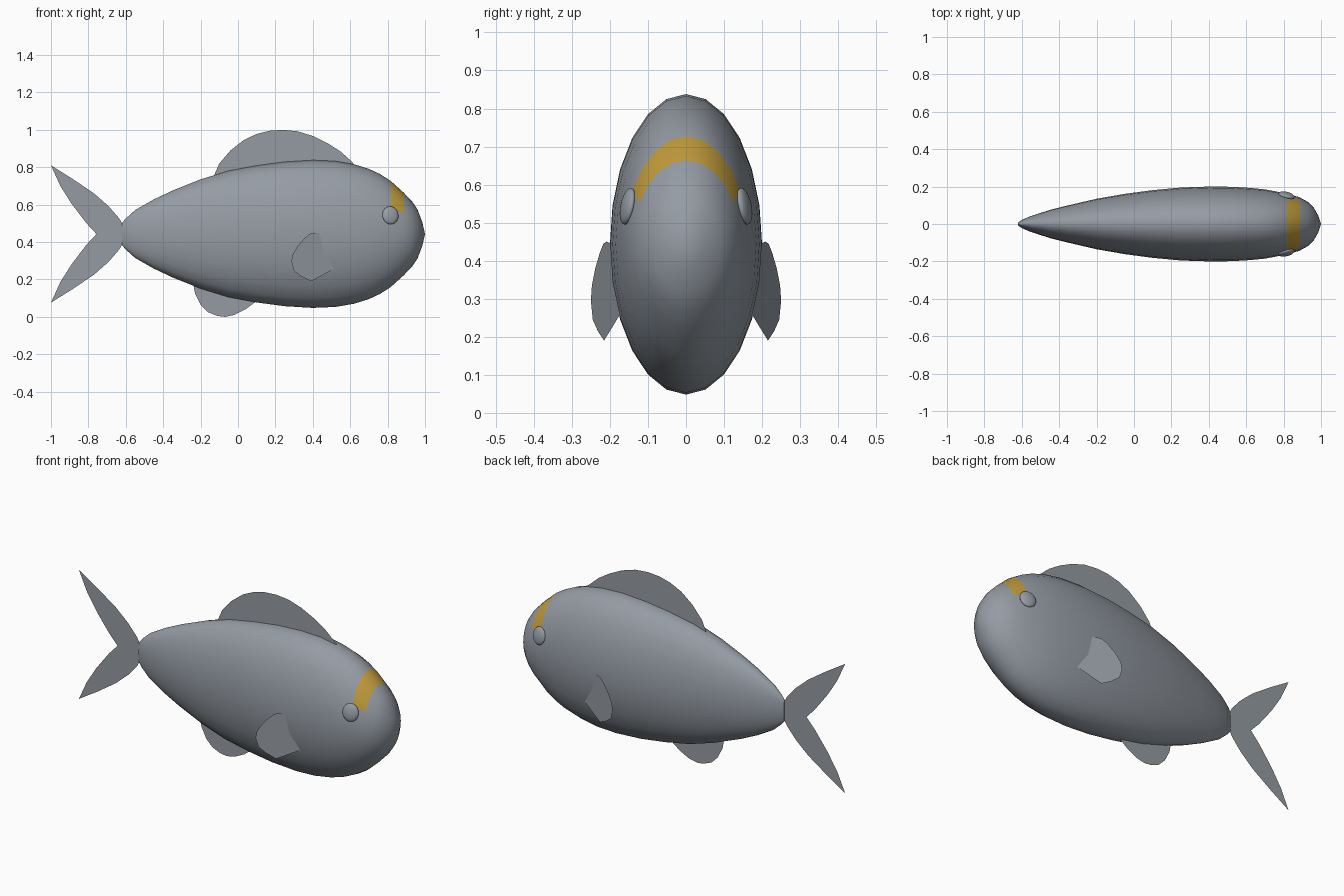
import bpy
import bmesh
import math
from mathutils import Vector

cube = bpy.data.objects.get("Cube")
if cube:
    bpy.data.objects.remove(cube, do_unlink=True)


def make_material(name, color):
    mat = bpy.data.materials.new(name)
    mat.use_nodes = True
    mat.diffuse_color = color
    shader = next(n for n in mat.node_tree.nodes if n.type == "BSDF_PRINCIPLED")
    shader.inputs["Base Color"].default_value = color
    return mat


grey = make_material("slate grey", (0.3, 0.33, 0.37, 1))
gold = make_material("gold", (0.53, 0.33, 0.045, 1))


def add_object(name, bm, *materials):
    mesh = bpy.data.meshes.new(name)
    bm.to_mesh(mesh)
    bm.free()
    for mat in materials:
        mesh.materials.append(mat)
    obj = bpy.data.objects.new(name, mesh)
    bpy.context.collection.objects.link(obj)
    return obj


def flat_fin(name, outline, depth=lambda x: 0.0, outward=-1):
    """One thin sheet from an (x, z) outline; depth gives y along x."""
    bm = bmesh.new()
    face = bm.faces.new([bm.verts.new((x, depth(x), z)) for x, z in outline])
    face.normal_update()
    if face.normal.y * outward < 0:
        face.normal_flip()
    bmesh.ops.triangulate(bm, faces=[face])
    return add_object(name, bm, grey)


# Body: elliptical rings along x as (x, half height, half width)
SIDES = 24
MID_Z = 0.443
BAND_START, BAND_END = 0.815, 0.885
stations = [
    (-0.62, 0.06, 0.008), (-0.6, 0.083, 0.022), (-0.55, 0.128, 0.043),
    (-0.45, 0.185, 0.075), (-0.35, 0.232, 0.1), (-0.2, 0.292, 0.135),
    (-0.05, 0.338, 0.161), (0.1, 0.366, 0.181), (0.25, 0.386, 0.195),
    (0.4, 0.395, 0.2), (0.52, 0.39, 0.199), (0.62, 0.373, 0.193),
    (0.7, 0.348, 0.185), (0.76, 0.32, 0.174), (BAND_START, 0.285, 0.163),
    (BAND_END, 0.222, 0.143), (0.93, 0.175, 0.118), (0.96, 0.13, 0.09),
    (0.985, 0.065, 0.045),
]
bm = bmesh.new()
rings = []
for x, height, width in stations:
    angles = [math.tau * i / SIDES for i in range(SIDES)]
    rings.append([bm.verts.new((x, width * math.sin(a), MID_Z + height * math.cos(a)))
                  for a in angles])
nose = bm.verts.new((1, 0, MID_Z))
for i in range(SIDES):
    j = (i + 1) % SIDES
    for near, far in zip(rings, rings[1:]):
        bm.faces.new((near[i], near[j], far[j], far[i]))
    bm.faces.new((rings[-1][i], rings[-1][j], nose))
bm.faces.new(rings[0])
bmesh.ops.recalc_face_normals(bm, faces=bm.faces)

# Gold band over the forehead, from eye to eye
for face in bm.faces:
    face.smooth = len(face.verts) <= 4
    center = face.calc_center_median()
    if BAND_START < center.x < BAND_END and center.z > MID_Z + 0.12:
        face.material_index = 1
add_object("body", bm, grey, gold)

# Fins on the centre line
flat_fin("dorsal_fin", [
    (-0.135, 0.74), (-0.1, 0.82), (-0.04, 0.89), (0.03, 0.945), (0.1, 0.978),
    (0.17, 0.995), (0.24, 1), (0.32, 0.992), (0.4, 0.967), (0.48, 0.928),
    (0.55, 0.883), (0.62, 0.82), (0.5, 0.78), (0.2, 0.76), (0, 0.72)])
flat_fin("anal_fin", [
    (-0.24, 0.18), (-0.23, 0.125), (-0.2, 0.065), (-0.16, 0.025), (-0.11, 0.005),
    (-0.07, 0), (-0.02, 0.01), (0.04, 0.04), (0.1, 0.085), (0, 0.16), (-0.15, 0.22)])

# Forked tail: the upper half outline is mirrored to form the lower half
upper = [(-0.757, MID_Z), (-0.81, 0.5), (-0.89, 0.605), (-0.95, 0.7), (-1, 0.81),
         (-0.88, 0.735), (-0.767, 0.658), (-0.69, 0.59), (-0.634, 0.525), (-0.605, 0.47)]
lower = [(x, 2 * MID_Z - z) for x, z in reversed(upper[1:])]
flat_fin("tail_fin", upper + lower)

# Paired side fins and eyes
pectoral = [
    (0.285, 0.295), (0.293, 0.335), (0.32, 0.38), (0.355, 0.42), (0.385, 0.445),
    (0.41, 0.45), (0.5, 0.44), (0.55, 0.277), (0.47, 0.233), (0.39, 0.19),
    (0.34, 0.215), (0.3, 0.245)]
for side, label in ((-1, "front"), (1, "back")):
    flat_fin("pectoral_fin_" + label, pectoral,
             lambda x: side * (0.25 - 0.33 * (x - 0.285)), side)

    bm = bmesh.new()
    bmesh.ops.create_uvsphere(bm, u_segments=24, v_segments=12, radius=1)
    for face in bm.faces:
        face.smooth = True
    eye = add_object("eye_" + label, bm, grey)
    eye.scale = (0.044, 0.049, 0.017)
    eye.rotation_mode = "QUATERNION"
    eye.rotation_quaternion = Vector((0.25, side, 0.2)).to_track_quat("Z", "Y")
    eye.location = (0.815, side * 0.153, 0.543)
